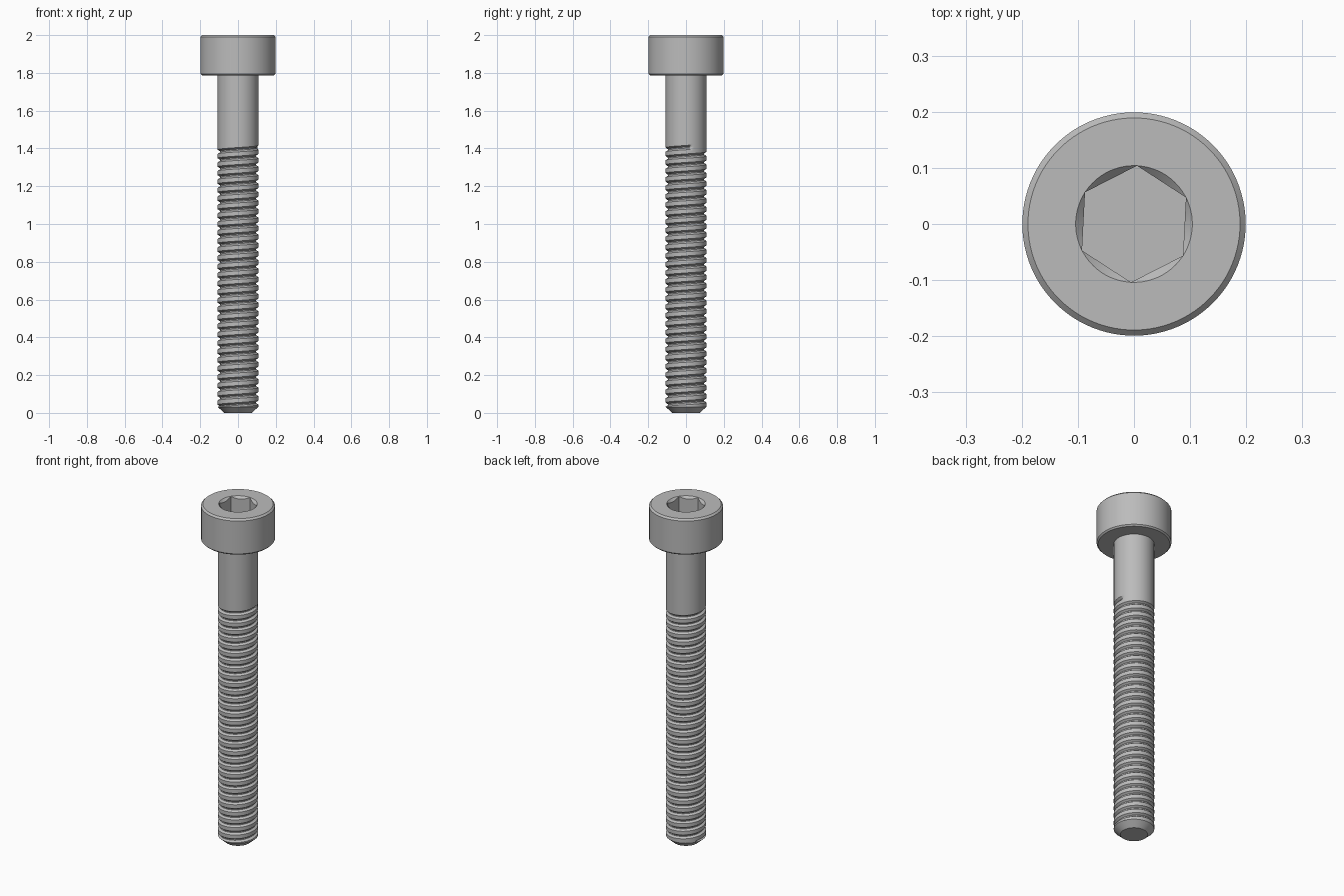
import bpy, bmesh
from math import cos, sin, pi, radians

cube = bpy.data.objects.get("Cube")
if cube:
    bpy.data.objects.remove(cube)

SEGS = 96
SHANK_R = 0.108
THREAD_TOP = 1.43
TIP_TOP = 0.032
HEX_R = 0.104
START = radians(27)      # angle of a socket corner

steel = bpy.data.materials.new("grey_steel")
steel.use_nodes = True
grey = (0.5, 0.5, 0.5, 1)
steel.diffuse_color = grey
steel.node_tree.nodes["Principled BSDF"].inputs["Base Color"].default_value = grey


def finish(name, bm):
    bmesh.ops.remove_doubles(bm, verts=bm.verts[:], dist=1e-5)
    mesh = bpy.data.meshes.new(name)
    bm.to_mesh(mesh)
    bm.free()
    mesh.materials.append(steel)
    mesh.shade_smooth()
    mesh.set_sharp_from_angle(angle=radians(28))
    obj = bpy.data.objects.new(name, mesh)
    bpy.context.collection.objects.link(obj)
    return obj


def skin(bm, rows, closed):
    """Join rows of vertices, listed from the bottom outside upward."""
    for low, high in zip(rows, rows[1:]):
        for i in range(len(low) if closed else len(low) - 1):
            j = (i + 1) % len(low)
            bm.faces.new((low[i], low[j], high[j], high[i]))


def lathe(name, rings):
    """Each ring is a function of angle, or a fixed (radius, height)."""
    bm = bmesh.new()
    rows = []
    for ring in rings:
        row = []
        for i in range(SEGS):
            a = 2 * pi * i / SEGS
            r, z = ring(a) if callable(ring) else ring
            row.append(bm.verts.new((r * cos(a + START), r * sin(a + START), z)))
        rows.append(row)
    skin(bm, rows, True)
    return finish(name, bm)


def hex_radius(a):
    return HEX_R * cos(pi / 6) / cos(a % (pi / 3) - pi / 6)


# Head with bevelled rims and a countersunk hexagonal socket
lathe("socket_head", [
    (SHANK_R, 1.787), (0.191, 1.787), (0.199, 1.795), (0.199, 1.99),
    (0.189, 2.0), (HEX_R, 2.0),
    lambda a: (hex_radius(a), 2.0 - (HEX_R - hex_radius(a))),
    lambda a: (hex_radius(a), 1.89),
    (0, 1.89),
])

# Plain shank and chamfered tip
lathe("plain_shank", [(SHANK_R, THREAD_TOP), (SHANK_R, 1.787)])
lathe("chamfered_tip", [(0, 0), (0.072, 0), (SHANK_R, TIP_TOP)])

# Right-handed thread: a groove profile swept along a helix
PITCH, DEPTH, ROOT, FLANK = 0.045, 0.012, 0.006, 0.0085
END_Z, END_ANGLE = 1.407, radians(19)
profile = [(-PITCH / 2, 0), (-ROOT / 2 - FLANK, 0), (-ROOT / 2, DEPTH),
           (ROOT / 2, DEPTH), (ROOT / 2 + FLANK, 0), (PITCH / 2, 0)]
bm = bmesh.new()
columns = []
first = -int((END_Z / PITCH + 1) * SEGS)
for i in range(first, 2 * SEGS):
    a = END_ANGLE + 2 * pi * i / SEGS
    fade = min(1, max(0, -i / 3))
    column = []
    for dz, depth in profile:
        z = END_Z + PITCH * i / SEGS + dz
        inside = TIP_TOP < z < THREAD_TOP
        r = SHANK_R - (depth * fade if inside else 0)
        z = min(THREAD_TOP, max(TIP_TOP, z))
        column.append(bm.verts.new((r * cos(a), r * sin(a), z)))
    columns.append(column)
skin(bm, [list(row) for row in zip(*columns)], False)
finish("screw_thread", bm)
